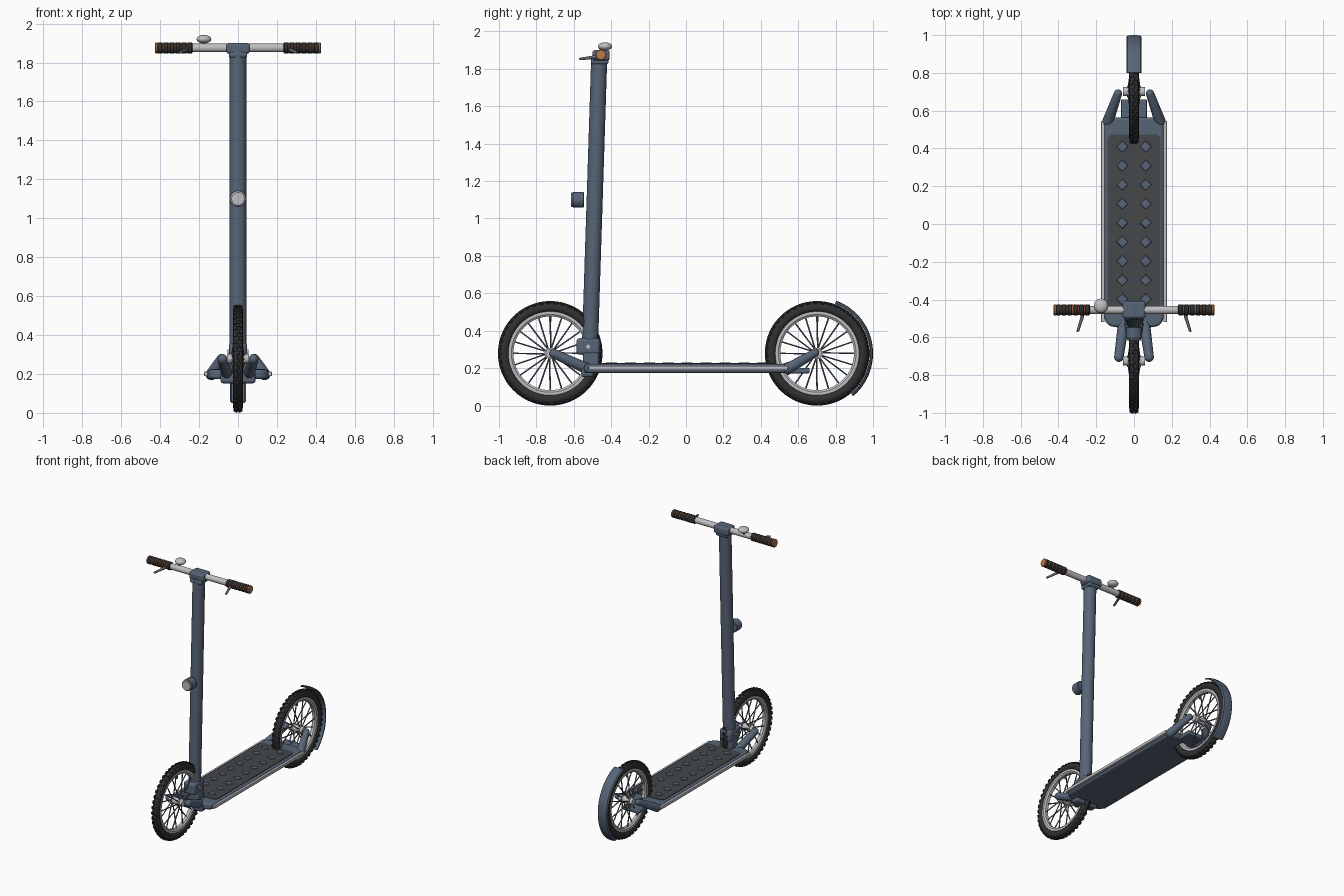
import bpy, bmesh
from math import pi, cos, sin, radians
from mathutils import Vector, Matrix

old = bpy.data.objects.get("Cube")
if old:
    bpy.data.objects.remove(old)


def material(name, rgb):
    m = bpy.data.materials.new(name)
    m.use_nodes = True
    m.diffuse_color = (*rgb, 1)
    m.node_tree.nodes["Principled BSDF"].inputs["Base Color"].default_value = (*rgb, 1)
    return m


FRAME = material("slate blue paint", (0.095, 0.13, 0.185))
RUBBER = material("black rubber", (0.03, 0.03, 0.032))
TAPE = material("grey grip tape", (0.06, 0.063, 0.068))
SILVER = material("silver metal", (0.52, 0.52, 0.54))
STEEL = material("dark steel", (0.14, 0.15, 0.18))
ORANGE = material("orange trim", (0.5, 0.2, 0.075))


def finish(bm, name, mat, smooth=True):
    bmesh.ops.recalc_face_normals(bm, faces=bm.faces)
    mesh = bpy.data.meshes.new(name)
    bm.to_mesh(mesh)
    bm.free()
    mesh.materials.append(mat)
    if smooth:
        for p in mesh.polygons:
            p.use_smooth = True
        mesh.set_sharp_from_angle(angle=radians(35))
    ob = bpy.data.objects.new(name, mesh)
    bpy.context.collection.objects.link(ob)
    return ob


def sweep(bm, origin, axis, profile, ring=False, seg=24, start=0, end=360):
    """Turn (distance along axis, radius) points around an axis."""
    o, d = Vector(origin), Vector(axis).normalized()
    up = Vector((0, 0, 1))
    u = up.cross(d).normalized() if abs(d.z) < 0.99 else Vector((1, 0, 0))
    v = d.cross(u)
    full = end - start == 360
    steps = seg if full else seg + 1
    rows = []
    for i in range(steps):
        a = radians(start + (end - start) * i / seg)
        rows.append([bm.verts.new(o + d * t + (u * cos(a) + v * sin(a)) * r) for t, r in profile])
    n = len(profile)
    for i in range(seg):
        p, q = rows[i], rows[(i + 1) % steps]
        for j in range(n if ring else n - 1):
            k = (j + 1) % n
            bm.faces.new((p[j], p[k], q[k], q[j]))
    if ring and not full:
        bm.faces.new(rows[0])
        bm.faces.new(rows[-1])
    if not ring:
        bm.faces.new([r[0] for r in rows])
        bm.faces.new([r[-1] for r in rows])


def lathe(name, mat, origin, axis, profile, **kw):
    bm = bmesh.new()
    sweep(bm, origin, axis, profile, **kw)
    return finish(bm, name, mat)


def rod(name, mat, a, b, r, r2=None, seg=24):
    d = Vector(b) - Vector(a)
    return lathe(name, mat, a, d, [(0, r), (d.length, r2 or r)], seg=seg)


def capsule(name, mat, a, b, r, r2):
    d = Vector(b) - Vector(a)
    arc = [(i + 0.15) * pi / 12 for i in range(7)]
    head = [(-r * cos(t), r * sin(t)) for t in arc]
    tail = [(d.length + r2 * cos(t), r2 * sin(t)) for t in reversed(arc)]
    return lathe(name, mat, a, d, head + tail)


def box(name, mat, lo, hi, bevel=0.0, corner=0.0):
    """Box between two corners, with rounded upright corners and edge bevels."""
    lo, hi = Vector(lo), Vector(hi)
    bm = bmesh.new()
    bmesh.ops.create_cube(bm, size=1, matrix=Matrix.Translation((lo + hi) / 2) @ Matrix.Diagonal((*(hi - lo), 1)))
    if corner:
        upright = [e for e in bm.edges if abs(e.verts[0].co.z - e.verts[1].co.z) > 1e-5]
        bmesh.ops.bevel(bm, geom=upright, offset=corner, segments=5, profile=0.5, affect='EDGES')
    ob = finish(bm, name, mat)
    if bevel:
        mod = ob.modifiers.new("soft edges", 'BEVEL')
        mod.width, mod.segments = bevel, 3
        mod.limit_method, mod.angle_limit = 'ANGLE', radians(40)
    return ob


AXLE_Z = 0.279


def wheel(label, y):
    c = Vector((0, y, AXLE_Z))
    X = (1, 0, 0)

    # tyre with tread blocks
    tube = [(0.026 * cos(t * pi / 8), 0.246 + 0.027 * sin(t * pi / 8)) for t in range(16)]
    lathe(label + "_tyre", RUBBER, c, X, tube, ring=True, seg=64)
    bm = bmesh.new()
    count = 44
    for i in range(count):
        for side in (-1, 1):
            turn = Matrix.Rotation(2 * pi * (i + side / 4) / count, 4, 'X')
            place = Matrix.Translation((side * 0.0105, 0, 0.268)) @ Matrix.Rotation(side * 0.45, 4, 'Y')
            bmesh.ops.create_cube(bm, size=1, matrix=Matrix.Translation(c) @ turn @ place @ Matrix.Diagonal((0.019, 0.02, 0.016, 1)))
    finish(bm, label + "_tread", RUBBER, False)

    # rim, hub, axle and valve
    rim = [(-0.019, 0.224), (-0.019, 0.208), (-0.011, 0.197), (0.011, 0.197), (0.019, 0.208), (0.019, 0.224)]
    lathe(label + "_rim", SILVER, c, X, rim, ring=True, seg=64)
    hub = [(-0.036, 0.015), (-0.036, 0.03), (-0.028, 0.03), (-0.022, 0.018),
           (0.022, 0.018), (0.028, 0.03), (0.036, 0.03), (0.036, 0.015)]
    lathe(label + "_hub", SILVER, c, X, hub)
    rod(label + "_axle", SILVER, c - Vector((0.057, 0, 0)), c + Vector((0.057, 0, 0)), 0.024)
    rod(label + "_valve", STEEL, c + Vector((0, 0, 0.17)), c + Vector((0, 0, 0.205)), 0.007, seg=10)

    # spokes lean alternately to the two hub flanges
    bm = bmesh.new()
    for i in range(20):
        a, lean = 2 * pi * i / 20, (-1) ** i
        b = a + lean * 0.12
        p = c + Vector((lean * 0.03, 0.025 * cos(b), 0.025 * sin(b)))
        q = c + Vector((lean * 0.004, 0.2 * cos(a), 0.2 * sin(a)))
        sweep(bm, p, q - p, [(0, 0.0042), ((q - p).length, 0.0042)], seg=6)
    finish(bm, label + "_spokes", STEEL)


FRONT_Y, REAR_Y = -0.726, 0.701
wheel("front_wheel", FRONT_Y)
wheel("rear_wheel", REAR_Y)

# rear mudguard, a thin curved shell
W = [-0.041, -0.034, -0.015, 0.015, 0.034, 0.041]
DROP = [0.012, 0.003, 0, 0, 0.003, 0.012]
outer = [(w, 0.299 - d) for w, d in zip(W, DROP)]
inner = [(w, r - 0.006) for w, r in reversed(outer)]
lathe("rear_mudguard", FRAME, (0, REAR_Y, AXLE_Z), (1, 0, 0), outer + inner, ring=True, seg=36, start=-50, end=70)

# deck, grip surface and diamond studs
box("deck", FRAME, (-0.157, -0.545, 0.174), (0.157, 0.565, 0.222), 0.014, 0.055)
box("grip_surface", TAPE, (-0.14, -0.46, 0.22), (0.14, 0.475, 0.226), 0, 0.03)
bm = bmesh.new()
for i in range(9):
    for x in (-0.062, 0.062):
        bmesh.ops.create_cone(bm, cap_ends=True, segments=4, radius1=0.032, radius2=0.028, depth=0.006,
                              matrix=Matrix.Translation((x, 0.41 - i * 0.101, 0.228)))
finish(bm, "diamond_studs", FRAME, False)
box("rear_bracket", FRAME, (-0.068, 0.53, 0.172), (0.068, 0.66, 0.2), 0.006)

# parts mirrored left and right
for s, side in ((1, "left"), (-1, "right")):
    box(side + "_deck_rail", SILVER, (s * 0.165 - 0.01, -0.52, 0.189), (s * 0.165 + 0.01, 0.545, 0.212), 0.004)
    capsule(side + "_rear_fork", FRAME, (s * 0.085, 0.69, 0.281), (s * 0.137, 0.545, 0.198), 0.022, 0.03)
    capsule(side + "_front_fork", FRAME, (s * 0.08, -0.705, 0.277), (s * 0.055, -0.525, 0.195), 0.025, 0.03)
    rod(side + "_head_bolt", SILVER, (s * 0.04, -0.523, 0.315), (s * 0.054, -0.523, 0.315), 0.011, seg=12)

    # hand grip with raised rings and orange trim
    X = (s, 0, 0)
    bar_end = Vector((0, -0.455, 1.875))
    ridges = [(0.232, 0.02)]
    for i in range(6):
        x = 0.234 + i * 0.031
        ridges += [(x, 0.025), (x + 0.004, 0.029), (x + 0.021, 0.029), (x + 0.025, 0.025)]
    ridges.append((0.42, 0.025))
    lathe(side + "_hand_grip", RUBBER, bar_end, X, ridges)
    for i in range(5):
        x = 0.259 + i * 0.031
        lathe(side + "_grip_ring_%d" % i, ORANGE, bar_end, X, [(x, 0.0275), (x + 0.006, 0.0275)])
    lathe(side + "_grip_cap", ORANGE, bar_end, X, [(0.414, 0.029), (0.422, 0.029), (0.426, 0.025)])

    # brake lever
    capsule(side + "_lever_root", STEEL, (s * 0.268, -0.455, 1.868), (s * 0.275, -0.495, 1.862), 0.011, 0.009)
    capsule(side + "_lever_blade", STEEL, (s * 0.275, -0.495, 1.862), (s * 0.297, -0.565, 1.853), 0.009, 0.007)

# steering column, head and neck
rod("steering_column", FRAME, (0, -0.515, 0.27), (0, -0.464, 1.86), 0.043, seg=32)
box("steering_head", FRAME, (-0.047, -0.585, 0.272), (0.047, -0.46, 0.36), 0.016)
box("neck", FRAME, (-0.05, -0.55, 0.2), (0.05, -0.465, 0.285), 0.012)
box("fork_crossbar", FRAME, (-0.09, -0.56, 0.152), (0.09, -0.495, 0.205), 0.014)

# handlebar and clamp
rod("handlebar", SILVER, (-0.25, -0.455, 1.875), (0.25, -0.455, 1.875), 0.022)
box("handlebar_clamp", FRAME, (-0.06, -0.5, 1.845), (0.06, -0.408, 1.9), 0.012)
box("clamp_collar", FRAME, (-0.047, -0.508, 1.825), (0.047, -0.415, 1.855), 0.01)

# bell
rod("bell_post", STEEL, (-0.175, -0.445, 1.885), (-0.175, -0.435, 1.91), 0.01, seg=12)
arc = [(i + 0.2) * pi / 12.4 for i in range(13)]
lathe("bell", SILVER, (-0.175, -0.433, 1.92), (0, 0, 1), [(-0.022 * cos(t), 0.038 * sin(t)) for t in arc])

# lamp
lathe("lamp_body", FRAME, (0, -0.545, 1.1), (0, -1, 0), [(0, 0.038), (0.004, 0.042), (0.058, 0.042), (0.062, 0.038)])
lathe("lamp_lens", SILVER, (0, -0.6, 1.1), (0, -1, 0), [(0, 0.038), (0.012, 0.038), (0.016, 0.033)])
